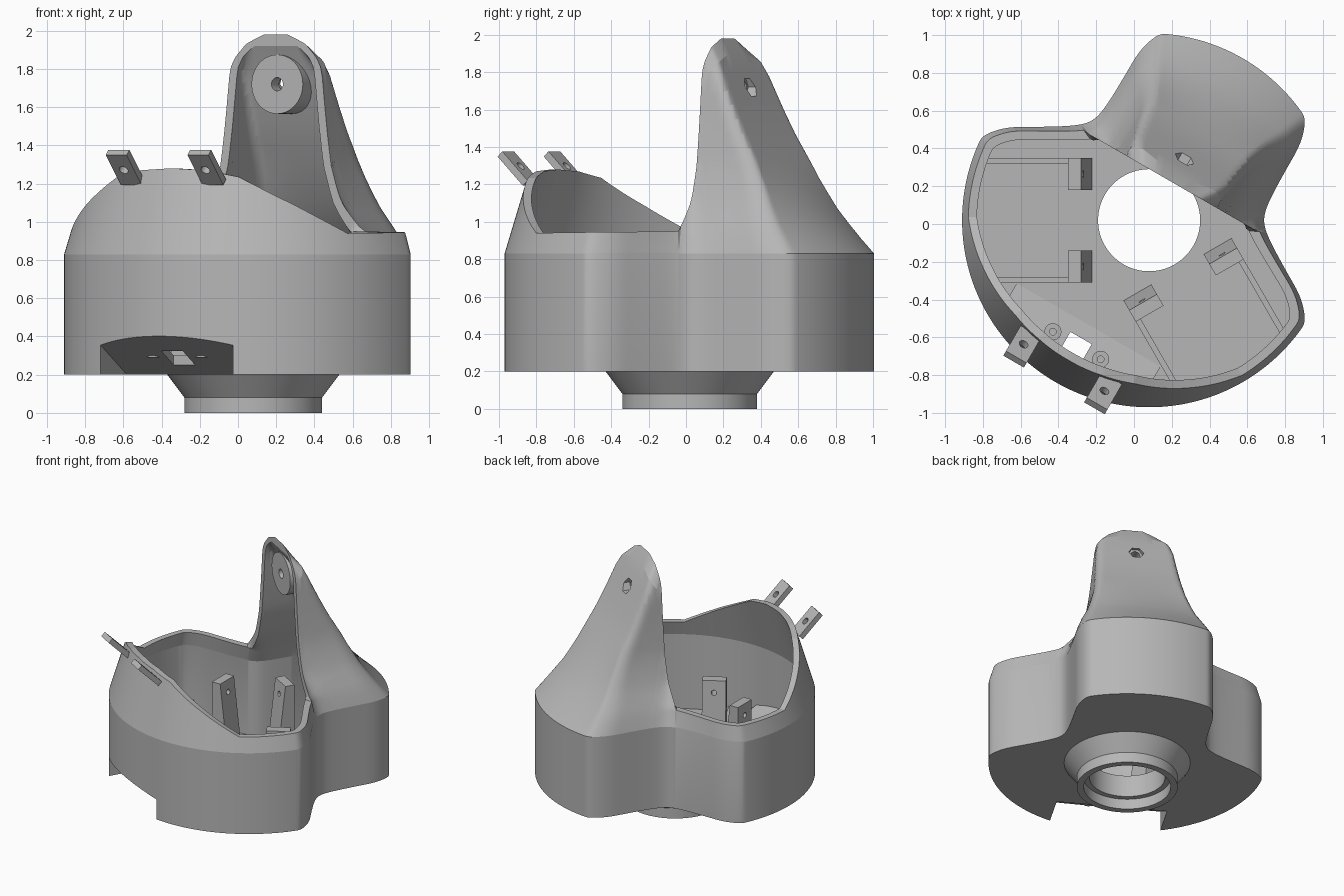
import bpy, bmesh
from math import sin, cos, radians, sqrt, pi
from mathutils import Matrix, Vector

if "Cube" in bpy.data.objects:
    bpy.data.objects.remove(bpy.data.objects["Cube"])

grey = bpy.data.materials.new("plain_grey")
grey.use_nodes = True
grey.diffuse_color = (0.47, 0.47, 0.47, 1)
grey.node_tree.nodes["Principled BSDF"].inputs["Base Color"].default_value = grey.diffuse_color

# Local frame: +x runs towards the tower, the origin is the axis of the bore
FRAME = Matrix.Translation((0.08, 0.02, 0)) @ Matrix.Rotation(radians(60), 4, 'Z')
SHOULDER, LOW_RIM, FACE, TOP = 0.83, 0.95, 0.235, 1.98
FLOOR, BASE, WALL = 0.25, 0.2, 0.045

# Profiles: tower depth and half width by height, rim height by angle
BACK = [(.83, .99), (.95, .86), (1.08, .745), (1.25, .625), (1.45, .505), (1.6, .43),
        (1.72, .375), (1.85, .315), (1.94, .27), (1.98, .235)]
HALF = [(.83, .476), (.95, .45), (1.1, .385), (1.3, .33), (1.5, .305), (1.8, .275),
        (1.86, .245), (1.93, .18), (1.98, .08)]
RIM = [(66, .95), (119, .94), (136, 1.085), (155, 1.235), (167, 1.27), (180, 1.28)]


def lerp(x, table):
    if x <= table[0][0]:
        return table[0][1]
    for (a, p), (b, q) in zip(table, table[1:]):
        if x <= b:
            return p + (q - p) * (x - a) / (b - a)
    return table[-1][1]


def section(deg, z, off):
    """Radius of the housing at an angle and height, inset by off."""
    a = abs(deg)
    tower = a < 66
    rise = max(0, z - SHOULDER)
    t = rise if tower else 0
    back = (lerp(SHOULDER + t, BACK) - off) / max(cos(radians(a)), .3) ** min(1, 2 * t)
    eps = max(.05, .15 - .3 * t)
    s = sin(pi / 3 - sqrt(radians(a - 60) ** 2 + eps ** 2))
    r = back
    if s > .05:
        side = (lerp(SHOULDER + t, HALF) - off) / s
        r = min(back, side)
        k = .18 * r
        r -= max(k - abs(back - side), 0) ** 2 / k / 4
    return r if tower else r - .3 * rise


def top_height(deg, off):
    """Height at which a column meets the rim or the tower's flat front."""
    a = abs(deg)
    if a >= 66:
        return lerp(a, RIM)
    lo, hi = LOW_RIM, TOP
    for _ in range(30):
        mid = (lo + hi) / 2
        if section(a, mid, off) * cos(radians(a)) >= FACE:
            lo = mid
        else:
            hi = mid
    return lo


def finish(name, bm, matrix=Matrix()):
    bmesh.ops.recalc_face_normals(bm, faces=bm.faces)
    mesh = bpy.data.meshes.new(name)
    bm.to_mesh(mesh)
    bm.free()
    obj = bpy.data.objects.new(name, mesh)
    mesh.materials.append(grey)
    obj.matrix_world = FRAME @ matrix
    bpy.context.collection.objects.link(obj)
    return obj


def loft(name, loops, closed=False, matrix=Matrix()):
    bm = bmesh.new()
    rings = [[bm.verts.new(p) for p in loop] for loop in loops]
    n = len(rings[0])
    for a, b in zip(rings, rings[1:] + (rings[:1] if closed else [])):
        for i in range(n):
            j = (i + 1) % n
            bm.faces.new((a[i], a[j], b[j], b[i]))
    if not closed:
        bm.faces.new(rings[0])
        bm.faces.new(rings[-1])
    return finish(name, bm, matrix)


def prism(name, outline, y0, y1, matrix=Matrix()):
    return loft(name, [[(x, y, z) for x, z in outline] for y in (y0, y1)], matrix=matrix)


def box(name, x0, x1, y0, y1, z0, z1, matrix=Matrix()):
    return prism(name, [(x0, z0), (x1, z0), (x1, z1), (x0, z1)], y0, y1, matrix)


def cylinder(name, radius, start, end, segments=32, matrix=Matrix()):
    start, end = Vector(start), Vector(end)
    turn = (end - start).to_track_quat('Z', 'Y').to_matrix()
    loops = [[p + turn @ Vector((radius * cos(2 * pi * i / segments),
                                 radius * sin(2 * pi * i / segments), 0))
              for i in range(segments)] for p in (start, end)]
    return loft(name, loops, matrix=matrix)


def cut(cutter, *targets):
    cutter.hide_render = True
    bpy.context.view_layer.update()
    for obj in targets:
        mod = obj.modifiers.new("cut", 'BOOLEAN')
        mod.operation, mod.solver, mod.object = 'DIFFERENCE', 'EXACT', cutter
        bpy.context.view_layer.objects.active = obj
        bpy.ops.object.modifier_apply(modifier=mod.name)
    bpy.data.objects.remove(cutter)


# Housing: wall, dome, tower, floor and collar as one closed sweep
COLLAR = [(.27, FLOOR), (.27, .08), (.31, .08), (.31, 0), (.36, 0), (.36, .08), (.45, BASE)]
ROWS = 14
columns = []
for deg in range(-180, 180):
    profile = [(section(deg, BASE, 0), BASE)]
    for off in (0, WALL):
        top = top_height(deg, off)
        heights = [SHOULDER + (top - SHOULDER) * i / ROWS for i in range(ROWS + 1)]
        part = [(section(deg, z, off), z) for z in heights]
        profile += part if off == 0 else part[::-1]
    profile.append((section(deg, FLOOR, WALL), FLOOR))
    profile += COLLAR
    c, s = cos(radians(deg)), sin(radians(deg))
    columns.append([(r * c, r * s, z) for r, z in profile])
housing = loft("housing", columns, closed=True)


# Cable recess under the front, with a sloped roof
def ramp(u):
    return BASE + .56 * (-.63 - u)


cut(prism("recess_cutter", [(-.45, ramp(-.45)), (-1.2, ramp(-1.2)), (-1.2, .1)], -.4, .4), housing)
loops = []
for v in [-.44, -.401] + [-.4 + .05 * i for i in range(17)] + [.401, .44]:
    end, start = -sqrt(.965 ** 2 - v * v), -.64
    low = [.21, .21] if abs(v) > .4005 else [ramp(start), ramp(end)]
    loops.append([(start, v, low[0]), (end, v, low[1]),
                  (end, v, ramp(end) + .05), (start, v, ramp(start) + .05)])
roof = loft("recess_roof", loops)
cut(box("socket_cutter", -.85, -.72, -.065, .065, .1, .6), roof)

# Screw bosses and tilted rim tabs, mirrored
for side, label in ((1, "right"), (-1, "left")):
    y = .146 * side
    boss = cylinder("screw_boss_" + label, .045, (-.766, y, .29), (-.766, y, .38), 24)
    cut(cylinder("pin_cutter", .018, (-.766, y, .33), (-.766, y, .5), 12), boss)
    tilt = Matrix.Translation((-.915, .247 * side, 1.285)) @ Matrix.Rotation(radians(45), 4, 'Y')
    tab = box("rim_tab_" + label, -.11, .11, -.063, .063, -.02, .02, tilt)
    cut(cylinder("hole_cutter", .025, (0, 0, -.1), (0, 0, .1), 20, tilt), tab)

# Upright posts with floor ribs, a pair in each lobe
for angle, lobe in ((0, "back"), (120, "right"), (-120, "left")):
    turn = Matrix.Rotation(radians(angle), 4, 'Z')
    for side, label in ((1, "a"), (-1, "b")):
        post = prism("post_%s_%s" % (lobe, label),
                     [(.43, .24), (.30, .24), (.36, .75), (.43, .75)], .16 * side, .33 * side, turn)
        y = .245 * side
        cut(cylinder("pin_cutter", .02, (.2, y, .66), (.6, y, .66), 12, turn), post)
        box("rib_%s_%s" % (lobe, label), .42, .89, .3 * side, .33 * side, .24, .31, turn)

# Pivot boss in the tower, its rear following the back wall
pivot = cylinder("pivot_boss", .155, (.25, 0, 1.72), (.4, 0, 1.72), 40)
for v in pivot.data.vertices:
    if v.co.x > .3:
        v.co.x = lerp(v.co.z, BACK) - .025
cut(cylinder("bore_cutter", .035, (.1, 0, 1.72), (.7, 0, 1.72), 24), housing, pivot)
cut(cylinder("nut_cutter", .055, (.33, 0, 1.72), (.7, 0, 1.72), 6), housing, pivot)

# Smooth shading with crisp edges
for obj in bpy.context.view_layer.objects:
    made = obj.type == 'MESH' and grey.name in obj.data.materials
    obj.select_set(made)
    if made:
        bpy.context.view_layer.objects.active = obj
bpy.ops.object.shade_smooth_by_angle(angle=radians(16))
